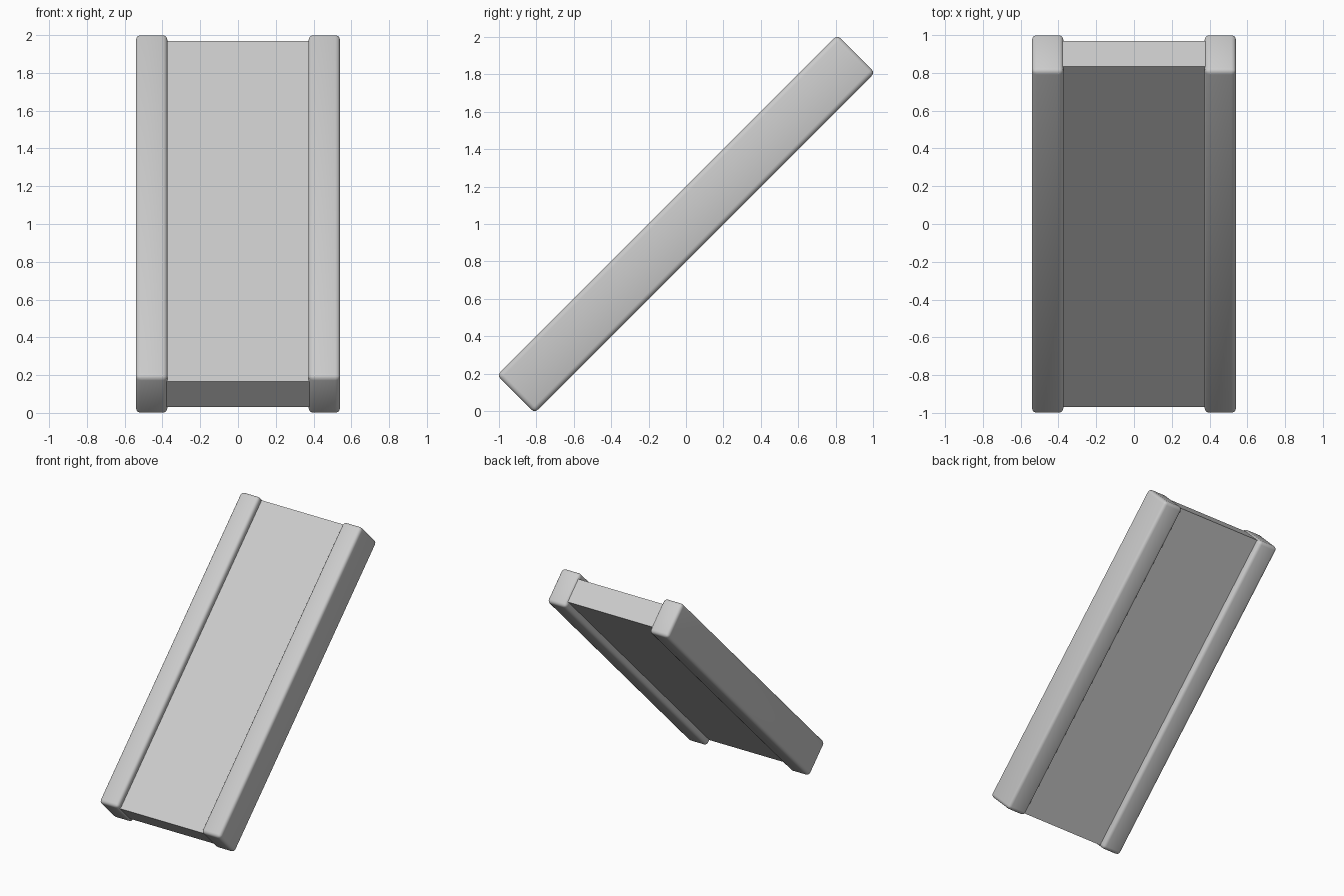
import bpy
from math import radians

if "Cube" in bpy.data.objects:
    bpy.data.objects.remove(bpy.data.objects["Cube"])

TILT = radians(45)


def tilted_box(name, x, width, length, thick, bevel=0):
    # Box lying along y, then leaned 45 degrees about x
    bpy.ops.mesh.primitive_cube_add(size=1, location=(x, 0, 1))
    ob = bpy.context.object
    ob.name = name
    ob.scale = (width, length, thick)
    bpy.ops.object.transform_apply(location=False, rotation=False, scale=True)
    ob.rotation_euler.x = TILT
    if bevel:
        mod = ob.modifiers.new("rounded_edges", 'BEVEL')
        mod.width = bevel
        mod.segments = 3
        bpy.ops.object.shade_smooth()
    return ob


# Sloping flat panel
tilted_box("ramp_panel", 0, 0.77, 2.552, 0.19)

# Rounded side rails
for side, x in (("left", -0.457), ("right", 0.457)):
    tilted_box(side + "_rail", x, 0.168, 2.574, 0.284, 0.026)
